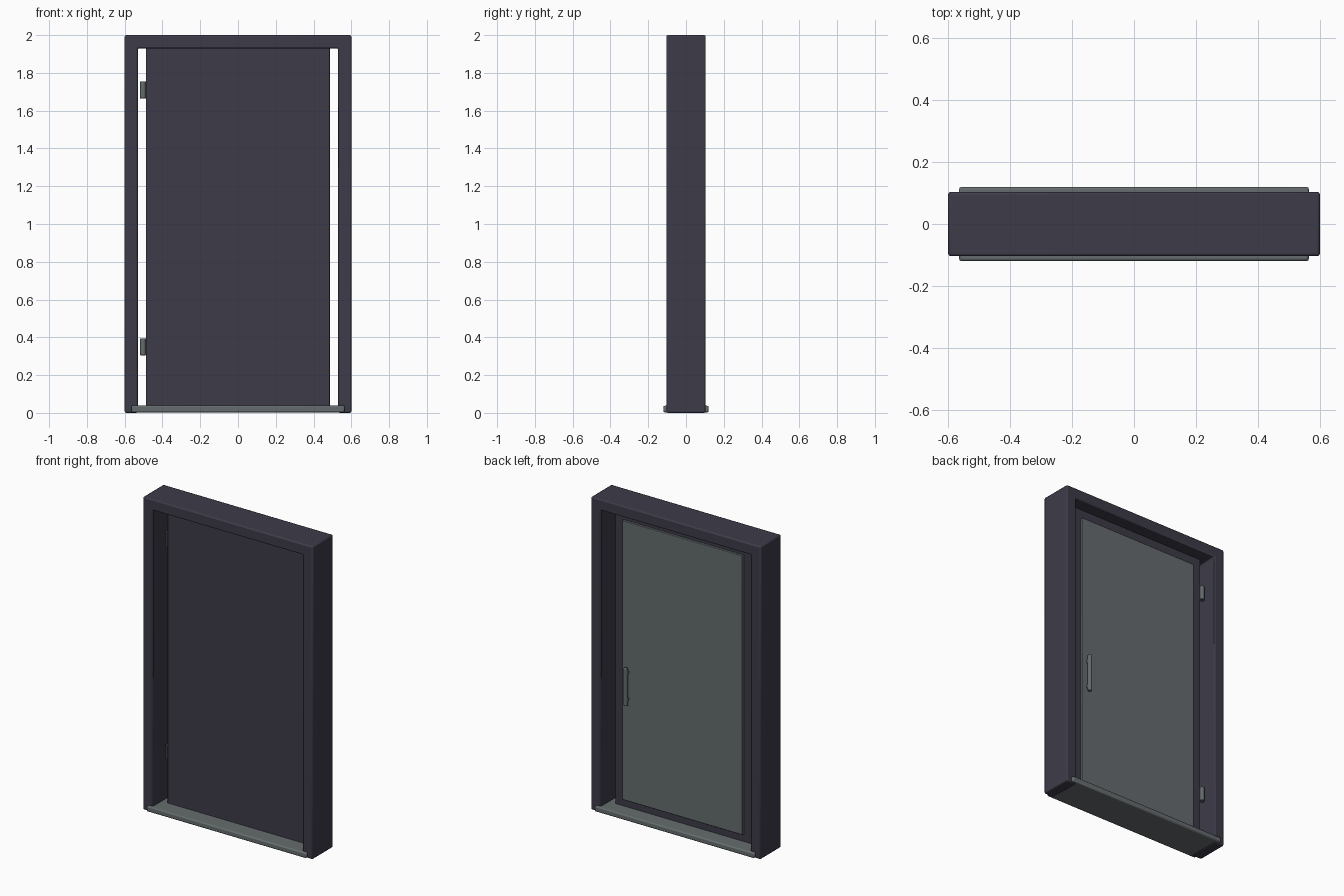
import bpy
import bmesh
from mathutils import Vector

cube = bpy.data.objects.get("Cube")
if cube:
    bpy.data.objects.remove(cube, do_unlink=True)


def material(name, colour):
    mat = bpy.data.materials.new(name)
    mat.use_nodes = True
    mat.diffuse_color = (*colour, 1)
    mat.node_tree.nodes["Principled BSDF"].inputs["Base Color"].default_value = (*colour, 1)
    return mat


dark = material("dark slate", (0.046, 0.044, 0.066))
steel = material("grey steel", (0.13, 0.15, 0.155))


def finish(name, bm, mat, bevel=0.0):
    """Turn a bmesh into an object with optional rounded edges."""
    bmesh.ops.recalc_face_normals(bm, faces=bm.faces)
    mesh = bpy.data.meshes.new(name)
    bm.to_mesh(mesh)
    bm.free()
    obj = bpy.data.objects.new(name, mesh)
    bpy.context.collection.objects.link(obj)
    mesh.materials.append(mat)
    if bevel:
        mod = obj.modifiers.new("rounded edges", "BEVEL")
        mod.width = bevel
        mod.segments = 2
    bpy.ops.object.select_all(action="DESELECT")
    obj.select_set(True)
    bpy.context.view_layer.objects.active = obj
    bpy.ops.object.shade_smooth_by_angle()
    return obj


def box(name, low, high, mat, bevel=0.0):
    low, high = Vector(low), Vector(high)
    bm = bmesh.new()
    bmesh.ops.create_cube(bm, size=1)
    for v in bm.verts:
        v.co = (low + high) / 2 + v.co * (high - low)
    return finish(name, bm, mat, bevel)


def post(name, x, y, z, radius, height, mat, bevel):
    """Upright cylinder centred on the given point."""
    bm = bmesh.new()
    bmesh.ops.create_cone(bm, cap_ends=True, segments=20, radius1=radius,
                          radius2=radius, depth=height)
    bmesh.ops.translate(bm, vec=(x, y, z), verts=bm.verts)
    return finish(name, bm, mat, bevel)


# Door frame: an upside-down U extruded through the wall
outline = [(-0.6, 0), (-0.6, 2), (0.6, 2), (0.6, 0),
           (0.53, 0), (0.53, 1.93), (-0.53, 1.93), (-0.53, 0)]
bm = bmesh.new()
face = bm.faces.new([bm.verts.new((x, -0.104, z)) for x, z in outline])
moved = bmesh.ops.extrude_face_region(bm, geom=[face])["geom"]
bmesh.ops.translate(bm, vec=(0, 0.208, 0),
                    verts=[g for g in moved if isinstance(g, bmesh.types.BMVert)])
finish("door_frame", bm, dark, 0.008)

# Threshold, door leaf and raised back panel
box("threshold", (-0.565, -0.12, 0.003), (0.565, 0.12, 0.038), steel, 0.008)
box("door_leaf", (-0.488, -0.015, 0.02), (0.486, 0.022, 1.932), dark, 0.003)
box("back_panel", (-0.425, 0.02, 0.085), (0.425, 0.037, 1.87), steel, 0.003)

# Pull handle on two short mounts
post("handle_bar", 0.386, 0.058, 0.825, 0.013, 0.24, steel, 0.004)
for side, z in (("lower", 0.74), ("upper", 0.91)):
    box(side + "_handle_mount", (0.379, 0.03, z - 0.01), (0.393, 0.058, z + 0.01), steel)

# Hinge barrels between the leaf and the frame
for side, z in (("lower", 0.35), ("upper", 1.71)):
    post(side + "_hinge", -0.503, 0.018, z, 0.016, 0.09, steel, 0.002)
